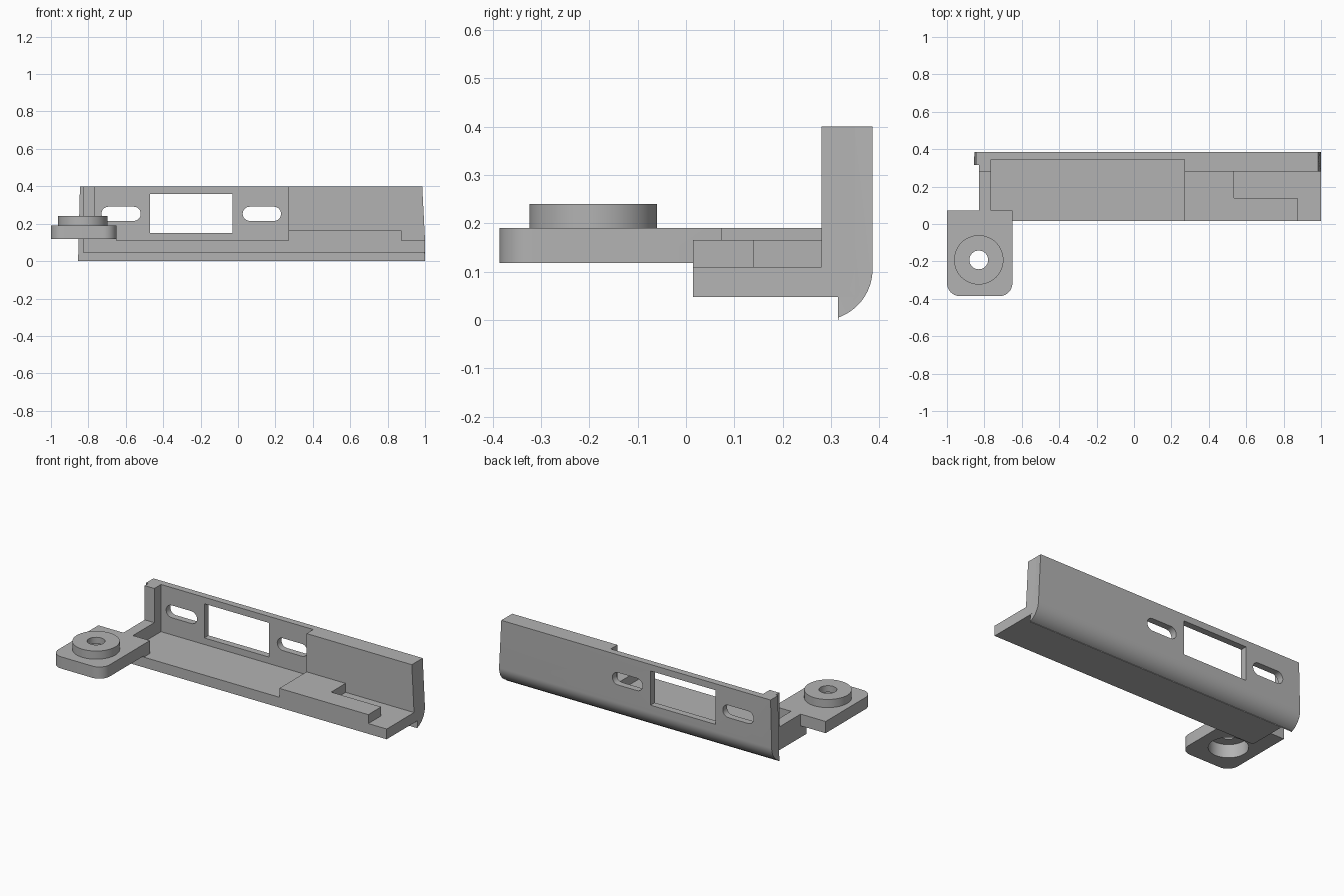
import bpy, bmesh
from math import sin, cos, pi, radians
from mathutils import Vector

cube = bpy.data.objects.get("Cube")
if cube:
    bpy.data.objects.remove(cube, do_unlink=True)

grey = bpy.data.materials.new("plain grey")
grey.use_nodes = True
grey.diffuse_color = (0.45, 0.45, 0.45, 1)
grey.node_tree.nodes["Principled BSDF"].inputs["Base Color"].default_value = grey.diffuse_color


def prism(name, outline, axis, low, high):
    """Extrude a 2D outline along one axis; outline holds the other two coordinates in order."""
    bm = bmesh.new()

    def place(p, d):
        c = list(p)
        c.insert("xyz".index(axis), d)
        return bm.verts.new(c)
    face = bm.faces.new([place(p, low) for p in outline])
    moved = bmesh.ops.extrude_face_region(bm, geom=[face])["geom"]
    offset = Vector([high - low if a == axis else 0 for a in "xyz"])
    bmesh.ops.translate(bm, vec=offset, verts=[v for v in moved if isinstance(v, bmesh.types.BMVert)])
    bmesh.ops.recalc_face_normals(bm, faces=bm.faces)
    mesh = bpy.data.meshes.new(name)
    bm.to_mesh(mesh)
    bm.free()
    mesh.materials.append(grey)
    ob = bpy.data.objects.new(name, mesh)
    bpy.context.collection.objects.link(ob)
    return ob


def rect(a0, a1, b0, b1):
    return [(a0, b0), (a1, b0), (a1, b1), (a0, b1)]


def box(name, x0, x1, y0, y1, z0, z1):
    return prism(name, rect(x0, x1, y0, y1), "z", z0, z1)


def arc(cx, cy, r, start, end, steps):
    angles = [radians(start + (end - start) * i / steps) for i in range(steps + 1)]
    return [(cx + r * cos(a), cy + r * sin(a)) for a in angles]


def circle(cx, cy, r):
    return arc(cx, cy, r, 0, 360, 64)[:-1]


def combine(target, other, operation):
    mod = target.modifiers.new("combine", "BOOLEAN")
    mod.operation, mod.object, mod.solver = operation, other, "EXACT"
    bpy.context.view_layer.objects.active = target
    bpy.ops.object.modifier_apply(modifier=mod.name)
    bpy.data.objects.remove(other, do_unlink=True)


def taper(ob):
    # lean the wall ends slightly inward towards the top
    for v in ob.data.vertices:
        if v.co.y > 0.27 and v.co.x > 0.9:
            v.co.x -= 0.015 * max(0, v.co.z - 0.11) / 0.29
        elif v.co.x < -0.84:
            v.co.x += 0.01 * v.co.z / 0.4


# Back wall with its rounded lower edge
wall = [(0.315, 0.4), (0.315, 0.0)] + arc(0.28, 0.105, 0.106, -70, 0, 16) + [(0.386, 0.4)]
bracket = prism("bracket", wall, "x", -0.855, 1.0)
taper(bracket)

# Shelf and inner wall layer
inner = [(0.015, 0.047), (0.35, 0.047), (0.35, 0.4), (0.28, 0.4), (0.28, 0.11), (0.015, 0.11)]
shelf = prism("shelf", inner, "x", -0.83, 1.0)
taper(shelf)
combine(bracket, shelf, "UNION")

# Wide recess, window and the two slots
combine(bracket, box("recess", -0.765, 0.27, -0.1, 0.345, 0.11, 0.5), "DIFFERENCE")
combine(bracket, box("window", -0.47, -0.03, 0.3, 0.5, 0.15, 0.36), "DIFFERENCE")
for x0, x1 in ((-0.73, -0.52), (0.025, 0.23)):
    r = 0.038
    slot = arc(x1 - r, 0.253, r, -90, 90, 16) + arc(x0 + r, 0.253, r, 90, 270, 16)
    combine(bracket, prism("slot", slot, "y", 0.3, 0.5), "DIFFERENCE")

# Raised stepped platform
step = [(0.27, 0.015), (0.875, 0.015), (0.875, 0.14), (0.535, 0.14), (0.535, 0.3), (0.27, 0.3)]
combine(bracket, prism("platform", step, "z", 0.09, 0.165), "UNION")

# Mounting pad joined to the shelf by a narrow arm
pad = (arc(-0.93, -0.316, 0.07, 180, 270, 10) + arc(-0.72, -0.316, 0.07, 270, 360, 10)
       + [(-0.65, 0.073), (-0.765, 0.073), (-0.765, 0.3), (-0.83, 0.3), (-0.83, 0.073), (-1.0, 0.073)])
mount = prism("mounting_pad", pad, "z", 0.118, 0.19)
combine(mount, box("arm_base", -0.83, -0.65, 0.015, 0.073, 0.1, 0.15), "UNION")
combine(mount, box("arm_root", -0.83, -0.765, 0.015, 0.3, 0.1, 0.15), "UNION")

# Round boss with a through hole and a wide bore underneath
centre = (-0.83, -0.192)
combine(mount, prism("boss", circle(*centre, 0.132), "z", 0.15, 0.24), "UNION")
combine(mount, prism("hole", circle(*centre, 0.05), "z", 0.0, 0.3), "DIFFERENCE")
combine(mount, prism("bore", circle(*centre, 0.11), "z", 0.0, 0.2), "DIFFERENCE")
combine(bracket, mount, "UNION")

bpy.ops.object.select_all(action="DESELECT")
bracket.select_set(True)
bpy.context.view_layer.objects.active = bracket
bpy.ops.object.shade_smooth_by_angle(angle=radians(30))
